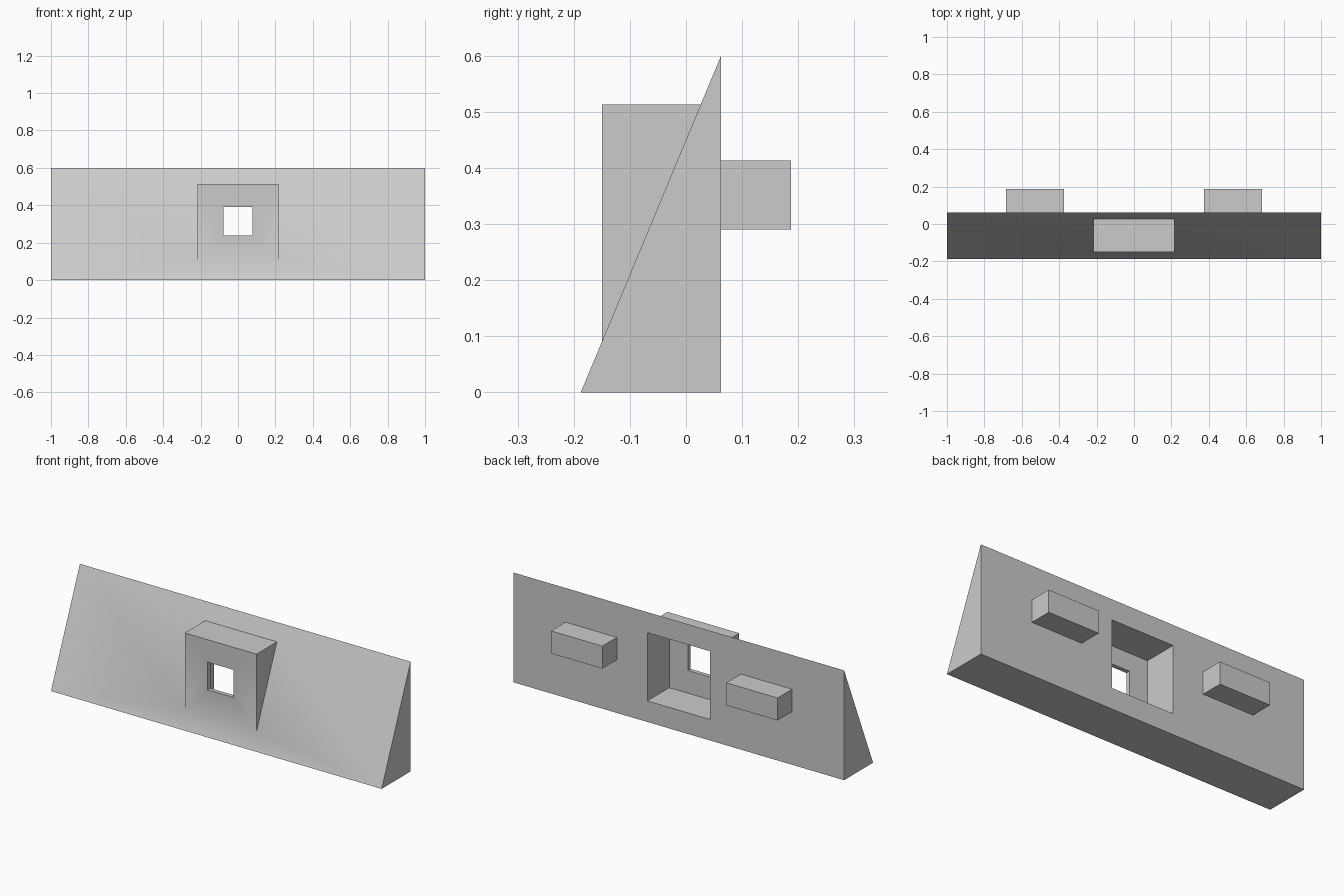
import bpy
import bmesh

if "Cube" in bpy.data.objects:
    bpy.data.objects.remove(bpy.data.objects["Cube"], do_unlink=True)

grey = bpy.data.materials.new("plain_grey")
grey.use_nodes = True
colour = (0.6, 0.6, 0.6, 1)
grey.diffuse_color = colour
next(n for n in grey.node_tree.nodes if n.type == 'BSDF_PRINCIPLED').inputs["Base Color"].default_value = colour

BACK, FRONT, HEIGHT = 0.0625, -0.1875, 0.6


def prism(name, profile, x0, x1):
    """Extrude a (y, z) profile along x."""
    bm = bmesh.new()
    face = bm.faces.new([bm.verts.new((x0, y, z)) for y, z in profile])
    moved = bmesh.ops.extrude_face_region(bm, geom=[face])["geom"]
    verts = [v for v in moved if isinstance(v, bmesh.types.BMVert)]
    bmesh.ops.translate(bm, verts=verts, vec=(x1 - x0, 0, 0))
    bmesh.ops.recalc_face_normals(bm, faces=bm.faces)
    mesh = bpy.data.meshes.new(name)
    bm.to_mesh(mesh)
    bm.free()
    mesh.materials.append(grey)
    obj = bpy.data.objects.new(name, mesh)
    bpy.context.collection.objects.link(obj)
    return obj


def box(name, x0, x1, y0, y1, z0, z1):
    return prism(name, [(y0, z0), (y1, z0), (y1, z1), (y0, z1)], x0, x1)


def combine(target, tool, operation):
    """Apply a boolean and discard the tool."""
    mod = target.modifiers.new(tool.name, 'BOOLEAN')
    mod.operation, mod.object, mod.solver = operation, tool, 'EXACT'
    bpy.context.view_layer.objects.active = target
    bpy.ops.object.modifier_apply(modifier=mod.name)
    bpy.data.objects.remove(tool, do_unlink=True)


# Sloping wedge with a projecting window housing
body = prism("wedge_body", [(FRONT, 0), (BACK, 0), (BACK, HEIGHT)], -1, 1)
housing = box("window_housing", -0.217, 0.217, -0.15, 0.03, 0.05, 0.513)
combine(body, housing, 'UNION')

# Hollow from the back, and the square window through the front wall
combine(body, box("rear_recess", -0.19, 0.19, -0.127, 0.2, 0.115, 0.488), 'DIFFERENCE')
combine(body, box("window_opening", -0.078, 0.078, -0.3, 0, 0.239, 0.39), 'DIFFERENCE')

# Mounting pegs on the back
pegs = [box(f"{side}_peg", min(s * 0.375, s * 0.685), max(s * 0.375, s * 0.685),
            BACK, 0.1875, 0.29, 0.413)
        for side, s in (("left", 1), ("right", -1))]

bpy.ops.object.select_all(action='DESELECT')
for obj in [body] + pegs:
    obj.select_set(True)
bpy.context.view_layer.objects.active = body
bpy.ops.object.shade_smooth_by_angle()
